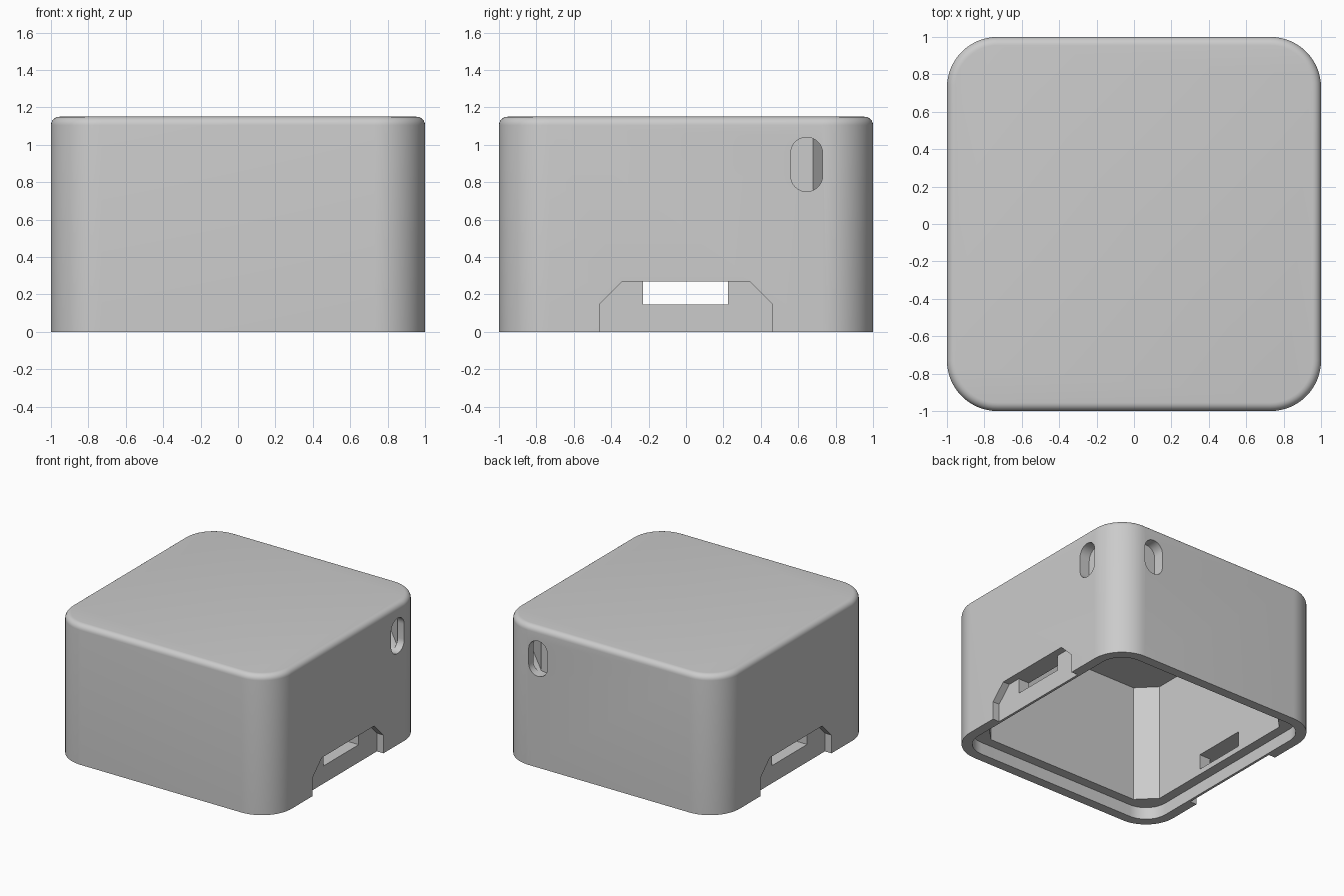
import bpy
import bmesh
from mathutils import Matrix, Vector

cube = bpy.data.objects.get("Cube")
if cube:
    bpy.data.objects.remove(cube, do_unlink=True)

grey = bpy.data.materials.new("plain_grey")
grey.use_nodes = True
grey.diffuse_color = (0.6, 0.6, 0.6, 1)
grey.node_tree.nodes["Principled BSDF"].inputs["Base Color"].default_value = (0.6, 0.6, 0.6, 1)


def finish(name, bm):
    bmesh.ops.recalc_face_normals(bm, faces=bm.faces)
    mesh = bpy.data.meshes.new(name)
    bm.to_mesh(mesh)
    bm.free()
    mesh.materials.append(grey)
    obj = bpy.data.objects.new(name, mesh)
    bpy.context.collection.objects.link(obj)
    return obj


def block(name, low, high, axis=2, radius=0, segments=1, top_fillet=0):
    """Box between two corners, with the edges along one axis rounded or chamfered."""
    low, high = Vector(low), Vector(high)
    bm = bmesh.new()
    bmesh.ops.create_cube(bm, size=1)
    bmesh.ops.transform(bm, verts=bm.verts, matrix=Matrix.Translation((low + high) / 2)
                        @ Matrix.Diagonal((*(high - low), 1)))
    if radius:
        edges = [e for e in bm.edges
                 if abs(e.verts[0].co[axis] - e.verts[1].co[axis]) > 1e-4]
        bmesh.ops.bevel(bm, geom=edges, offset=radius, segments=segments,
                        profile=0.5, affect='EDGES')
    if top_fillet:
        edges = [e for e in bm.edges if all(v.co.z > high.z - 1e-4 for v in e.verts)]
        bmesh.ops.bevel(bm, geom=edges, offset=top_fillet, segments=6,
                        profile=0.5, affect='EDGES')
    return finish(name, bm)


def prism(name, points, depth):
    """Flat polygon pushed along a vector."""
    bm = bmesh.new()
    face = bm.faces.new([bm.verts.new(p) for p in points])
    out = bmesh.ops.extrude_face_region(bm, geom=[face])
    verts = [v for v in out["geom"] if isinstance(v, bmesh.types.BMVert)]
    bmesh.ops.translate(bm, verts=verts, vec=depth)
    return finish(name, bm)


# Rounded outer shell
shell = block("case_shell", (-1, -1, 0), (1, 1, 1.15), radius=0.27, segments=16,
              top_fillet=0.045)

# Open bottom: stepped lip, then the cavity with chamfered corners
cutters = [
    block("lip_cutter", (-0.92, -0.92, -0.1), (0.92, 0.92, 0.1), radius=0.19, segments=12),
    block("cavity_cutter", (-0.84, -0.84, 0.05), (0.84, 0.84, 1.07), radius=0.14),
]

# Recess on both sides, with one port through each wall
half = [(0.46, -0.1), (0.46, 0.15), (0.34, 0.27)]
outline = half + [(-y, z) for y, z in reversed(half)]
for side in (-1, 1):
    cutters.append(prism("recess_cutter", [(side * 0.94, y, z) for y, z in outline],
                         (side * 0.2, 0, 0)))
cutters.append(block("port_cutter", (-1.2, -0.23, 0.145), (1.2, 0.225, 0.27)))

# Strap hole: two rounded slots joined by a diagonal channel around one corner
slot = dict(radius=0.084, segments=8)
cutters.append(block("side_slot_cutter", (0.91, 0.56, 0.75), (1.2, 0.73, 1.04), axis=0, **slot))
cutters.append(block("back_slot_cutter", (0.56, 0.91, 0.75), (0.73, 1.2, 1.04), axis=1, **slot))
bend = [(0.91, 0.68), (0.94, 0.68), (0.94, 0.73)]
bend += [(y, x) for x, y in reversed(bend)]
cutters.append(prism("channel_cutter", [(x, y, 0.76) for x, y in bend], (0, 0, 0.27)))

# Carve everything out of the shell
bpy.ops.object.select_all(action='DESELECT')
bpy.context.view_layer.objects.active = shell
shell.select_set(True)
for cutter in cutters:
    cutter.hide_render = True
    mod = shell.modifiers.new("carve", 'BOOLEAN')
    mod.operation = 'DIFFERENCE'
    mod.solver = 'EXACT'
    mod.object = cutter
    bpy.ops.object.modifier_apply(modifier=mod.name)
    bpy.data.objects.remove(cutter, do_unlink=True)

bpy.ops.object.shade_smooth_by_angle(angle=0.5)
